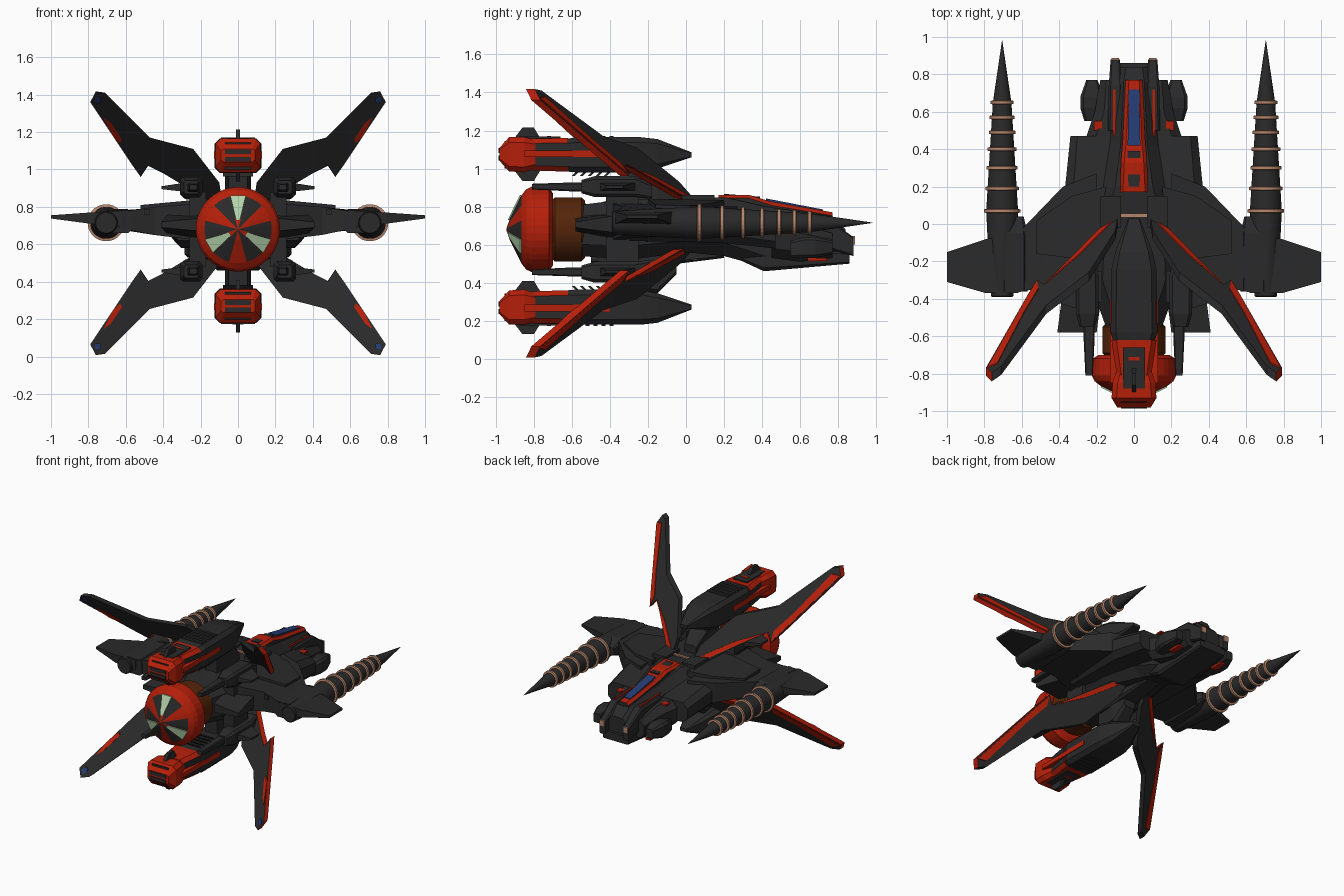
import bpy, bmesh, math
from mathutils import Vector

# Materials: one per flat colour
COLOURS = {"charcoal": (.023, .023, .023), "red": (.47, .014, .003), "brown": (.09, .018, .003),
           "blue": (.018, .045, .17), "tan": (.47, .24, .15), "pale_green": (.45, .65, .40)}
MATS = []
for n, c in COLOURS.items():
    m = bpy.data.materials.new(n)
    m.diffuse_color = (*c, 1)
    MATS.append(m)
DARK, RED, BROWN, BLUE, TAN, GREEN = range(6)


def skin(name, rings, mat=DARK, mx=False, mz=None, smooth=False):
    """Bridge equal-sized rings, cap the ends; mirror over x=0 and/or z=mz."""
    bm = bmesh.new()
    vs = [[bm.verts.new(p) for p in r] for r in rings]
    k = len(vs[0])
    for a, b in zip(vs, vs[1:]):
        for i in range(k):
            bm.faces.new((a[i], a[(i + 1) % k], b[(i + 1) % k], b[i]))
    bm.faces.new(vs[0])
    bm.faces.new(vs[-1])
    bmesh.ops.recalc_face_normals(bm, faces=bm.faces)
    for f in bm.faces:
        f.material_index = mat(f.calc_center_median(), f.normal) if callable(mat) else mat
    for sx in ((1, -1) if mx else (1,)):
        for flip in ((False, True) if mz is not None else (False,)):
            cp = bm.copy()
            for v in cp.verts:
                v.co.x *= sx
                if flip:
                    v.co.z = 2 * mz - v.co.z
            if (sx < 0) != flip:
                bmesh.ops.reverse_faces(cp, faces=cp.faces)
            me = bpy.data.meshes.new(name)
            cp.to_mesh(me)
            cp.free()
            for m in MATS:
                me.materials.append(m)
            ob = bpy.data.objects.new(name, me)
            bpy.context.collection.objects.link(ob)
            if smooth:
                bpy.ops.object.select_all(action='DESELECT')
                ob.select_set(True)
                bpy.context.view_layer.objects.active = ob
                bpy.ops.object.shade_smooth_by_angle(angle=math.radians(30))
    bm.free()


def octo(y, hx, z0, z1, x=0, c=.3):
    """Chamfered rectangle across the y axis."""
    hz, z = (z1 - z0) / 2, (z0 + z1) / 2
    d = c * min(hx, hz)
    pts = [(hx, hz - d), (hx - d, hz), (d - hx, hz), (-hx, hz - d),
           (-hx, d - hz), (d - hx, -hz), (hx - d, -hz), (hx, d - hz)]
    return [(x + a, y, z + b) for a, b in pts]


def loft(name, secs, mat=DARK, x=0, c=.3, **kw):
    skin(name, [octo(*s, x=x, c=c) for s in secs], mat, **kw)


def lathe(name, prof, x, z, mat=DARK, n=24, **kw):
    skin(name, [[(x + r * math.cos((i + .5) * math.tau / n), y, z + r * math.sin((i + .5) * math.tau / n))
                 for i in range(n)] for y, r in prof], mat, **kw)


def box(name, x0, x1, y0, y1, z0, z1, mat=DARK, **kw):
    skin(name, [[(x0, y, z0), (x1, y, z0), (x1, y, z1), (x0, y, z1)] for y in (y0, y1)], mat, **kw)


def plan(name, pts, mat=DARK, **kw):
    """Plate from plan points (x, y, bottom, top)."""
    skin(name, [[(p[0], p[1], p[i]) for p in pts] for i in (2, 3)], mat, **kw)


# Fuselage and hull
loft("fuselage", [(-.55, .15, .54, .81), (-.3, .24, .52, .84), (0, .22, .56, .84), (.2, .17, .54, .85),
                  (.42, .13, .48, .80), (.76, .10, .49, .75), (.84, .08, .52, .68)], c=.45)
loft("shoulder_hull", [(-.3, .36, .62, .79), (.18, .37, .61, .79), (.47, .34, .58, .73)], c=.5)
loft("nose_shoulder", [(.45, .26, .53, .73), (.6, .21, .51, .71), (.77, .18, .53, .66)], c=.5)
loft("nose_chin", [(.28, .10, .52, .6), (.41, .13, .46, .58), (.86, .11, .50, .56)])
loft("nose_prong", [(.5, .04, .6, .75), (.74, .035, .58, .74), (.88, .025, .54, .64)], x=.10, mx=True)
box("nose_light", .08, .12, .876, .888, .60, .645, TAN, mx=True)
loft("nose_pod", [(.55, .04, .53, .62), (.62, .062, .53, .64), (.68, .062, .53, .64), (.77, .03, .55, .62)],
     x=.225, mx=True)
box("nose_side_mark", .17, .212, .64, .74, .515, .53, RED, mx=True)
box("shoulder_mark", .17, .215, .5, .55, .71, .722, RED, mx=True)

# Canopy: red frame with blue glass strip, red side accents
loft("canopy_frame", [(.17, .075, .80, .862), (.33, .07, .79, .862), (.45, .06, .75, .825),
                      (.77, .045, .70, .77)], lambda c, n: RED if n.z > .3 else DARK, c=.5)
plan("canopy_glass", [(-.034, .42, .82, .843), (.034, .42, .82, .843), (.028, .72, .765, .785),
                      (-.028, .72, .765, .785)], BLUE)
plan("canopy_rear_panel", [(-.03, .2, .85, .867), (.03, .2, .85, .867), (.035, .39, .835, .852),
                           (-.035, .39, .835, .852)])
plan("nose_stripe", [(.1, .47, .74, .758), (.112, .47, .74, .758), (.112, .72, .735, .747),
                     (.1, .72, .735, .747)], RED, mx=True)
box("neck_block", .07, .18, -.02, .15, .8, .862, mx=True)
box("neck_light", -.07, .07, .035, .055, .83, .852, TAN)
box("belly_light", -.07, .07, .035, .055, .52, .55, TAN)
loft("belly_keel", [(-.5, .06, .5, .6), (-.2, .09, .48, .6), (.2, .06, .53, .6)])

# Main wings, outer winglets and tail plates
plan("main_wing", [(.2, .27, .64, .8), (.38, .2, .65, .8), (.64, -.07, .68, .78), (.64, -.37, .69, .77),
                   (.45, -.33, .65, .8), (.2, -.4, .62, .82)], mx=True)
plan("wing_root_armour", [(.15, .2, .76, .835), (.33, .15, .76, .82), (.52, .02, .74, .805),
                          (.52, -.16, .74, .81), (.2, -.2, .76, .84)], mx=True)
plan("winglet", [(.62, -.05, .70, .78), (.79, -.08, .71, .77), (1, -.15, .738, .755),
                 (1, -.31, .738, .755), (.79, -.37, .71, .77), (.62, -.37, .70, .78)], mx=True)
plan("tail_plate", [(.15, -.2, .6, .78), (.36, -.2, .64, .78), (.41, -.58, .69, .72),
                    (.2, -.58, .67, .74)], mx=True)
box("wing_fence", .47, .50, -.35, -.08, .76, .79, mx=True)

# Drill pods with tan rings
lathe("drill", [(-.39, .055), (-.385, .06), (-.25, .07), (.07, .086), (.65, .05), (.98, .001)],
      .705, .715, mx=True, smooth=True)
loft("drill_mount", [(-.36, .07, .66, .78), (-.05, .07, .66, .79), (.04, .05, .69, .75)], x=.64, mx=True)
for y, r in ((.07, .09), (.19, .082), (.30, .075), (.40, .069), (.49, .063), (.57, .059), (.65, .053)):
    lathe("drill_ring", [(y - .012, r - .01), (y - .008, r + .009), (y + .008, r + .009), (y + .012, r - .01)],
          .705, .715, TAN, mx=True)


# Engine ball: wedge-coloured front cone, red drum, brown drum, dark collar
def engine_paint(c, n):
    r = math.hypot(c.x, c.z - .68)
    k = int(((math.degrees(math.atan2(c.z - .68, c.x)) + 15) % 360) // 30)
    if c.y > -.86:
        return RED
    if r < .09:
        return RED if k % 2 else DARK
    return DARK if k % 2 == 0 or k % 4 == 3 else RED


lathe("engine_front", [(-.945, .003), (-.925, .06), (-.89, .13), (-.865, .18), (-.84, .212), (-.81, .226),
                       (-.72, .222), (-.70, .19)], 0, .68, engine_paint, n=36)
for a in (90, 210, 330):
    u = Vector((math.cos(math.radians(a)), 0, math.sin(math.radians(a))))
    t = Vector((-u.z, 0, u.x))
    o = Vector((0, 0, .68))
    front = [o + u * r + t * w + Vector((0, y, 0)) for r, w, y in
             ((.05, -.01, -.937), (.18, -.042, -.874), (.18, .042, -.874), (.05, .01, -.937))]
    skin("engine_window", [front, [p + Vector((0, .009, 0)) for p in front]], GREEN)
lathe("engine_neck", [(-.71, .15), (-.69, .17), (-.55, .17), (-.53, .15)], 0, .68, BROWN, smooth=True)
lathe("engine_collar", [(-.54, .14), (-.5, .13), (-.38, .16), (-.28, .17)], 0, .68, smooth=True)

# Upper and lower booster pods
PZ = .672
loft("booster_body", [(-.63, .11, .985, 1.155), (-.58, .125, .98, 1.165),
                      (-.24, .12, .98, 1.165), (-.15, .10, 1.0, 1.155), (.03, .03, 1.06, 1.085)], mz=PZ)
loft("booster_rear", [(-.81, .092, .99, 1.158), (-.66, .115, .985, 1.16), (-.62, .12, .985, 1.16)],
     lambda c, n: DARK if abs(n.x) > .9 else RED, mz=PZ)
loft("booster_tip", [(-.98, .09, 1.04, 1.11), (-.93, .12, .985, 1.165), (-.85, .115, .98, 1.165),
                     (-.79, .095, 1.0, 1.15)], RED, mz=PZ)
box("booster_top_panel", -.06, .06, -.88, -.66, 1.15, 1.169, mz=PZ)
box("booster_arrow", -.03, .03, -.73, -.71, 1.165, 1.172, RED, mz=PZ)
for z in (1.055, 1.095):
    box("booster_slot", -.07, .07, -.986, -.975, z - .013, z + .013, mz=PZ)
for z in (1.01, 1.135):
    box("booster_vent", -.07, .07, -.955, -.94, z - .01, z + .01, mz=PZ)
box("booster_side_stripe", .08, .128, -.85, -.4, 1.06, 1.095, RED, mx=True, mz=PZ)
skin("booster_fin_outer", [[(x, -.91, 1.15), (x, -.86, 1.215), (x, -.80, 1.215), (x, -.76, 1.15)]
                           for x in (-.012, .012)], mz=PZ)
skin("booster_fin_inner", [[(x, -.91, 1.0), (x, -.86, .935), (x, -.80, .935), (x, -.76, 1.0)]
                           for x in (-.012, .012)], mz=PZ)
for i in range(5):
    y = -.57 + i * .042
    box("booster_rib", -.09, .09, y, y + .02, 1.16, 1.171, mz=PZ)
    skin("booster_tooth", [[(x, y, .99), (x, y + .015, .99), (x, y - .015, .962), (x, y - .03, .962)]
                           for x in (-.08, .08)], mz=PZ)
loft("booster_pylon", [(-.33, .05, .8, .99), (-.15, .07, .8, 1.0), (-.05, .05, .8, .9)], mz=PZ)

# Four gun nacelles with barrels and stub plates
GZ = .68
loft("gun_nacelle", [(-.55, .04, .87, .94), (-.48, .06, .85, .96), (-.27, .06, .85, .96), (-.18, .04, .84, .92)],
     x=.25, mx=True, mz=GZ)
loft("gun_barrel", [(-.81, .02, .89, .92), (-.6, .03, .88, .927), (-.5, .03, .88, .927)], x=.24, mx=True, mz=GZ)
plan("gun_stub_plate", [(.28, -.25, .88, .93), (.41, -.33, .895, .91), (.41, -.42, .895, .91),
                        (.28, -.46, .88, .93)], mx=True, mz=GZ)
box("gun_strut", .17, .26, -.42, -.25, .72, .88, mx=True, mz=GZ)

# Four swept wing blades lying in a tilted plane
WZ = .7125


def blade(name, pts, y0, y1, mat):
    skin(name, [[(x, .73 - .57 * x - .785 * z + o, z) for x, z in pts] for o in (y0, y1)], mat, mx=True, mz=WZ)


blade("swept_wing", [(.08, .80), (.10, .93), (.24, 1.11), (.47, 1.17), (.71, 1.41), (.76, 1.418), (.79, 1.36),
                     (.57, 1.03), (.52, .96), (.48, 1.02), (.40, .98), (.2, .86)], -.025, .022,
      lambda c, n: RED if n.z < 0 and abs(n.y) < .6 or c.z > 1.38 and n.x > .6 else DARK)
blade("wing_red_edge", [(.785, 1.37), (.57, 1.04), (.52, .97), (.51, 1.03), (.59, 1.14), (.73, 1.38)],
      .02, .029, RED)
blade("wing_root_edge", [(.47, 1.02), (.40, .985), (.2, .87), (.09, .81), (.10, .85), (.3, .96)], .02, .029, RED)
blade("wing_stripe", [(.72, 1.28), (.68, 1.25), (.62, 1.16), (.63, 1.14), (.67, 1.18)], -.032, -.025, RED)
blade("wing_tip_light", [(.75 + .018 * math.cos(i * math.pi / 4), 1.37 + .018 * math.sin(i * math.pi / 4))
                         for i in range(8)], -.034, -.025, BLUE)
